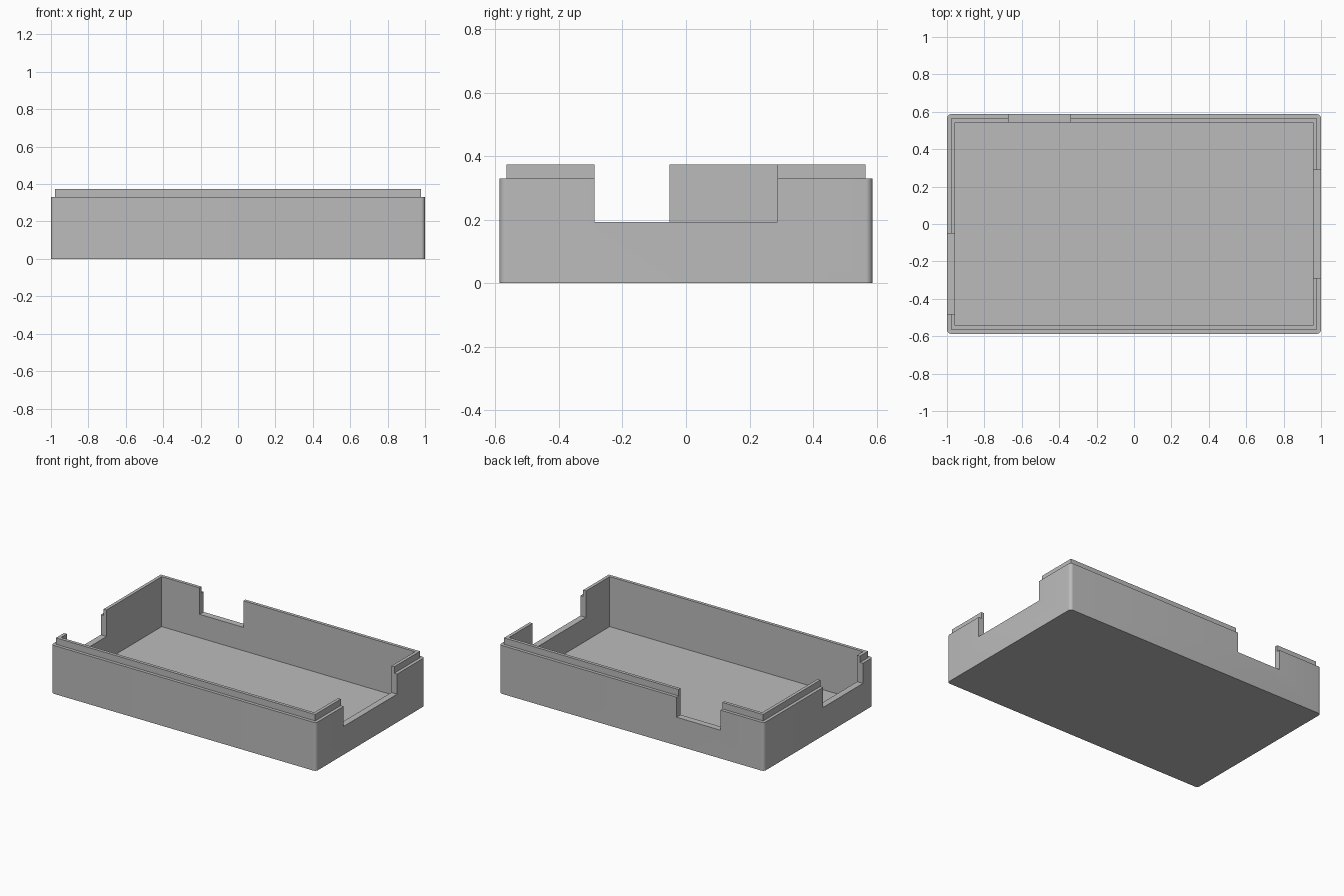
import bpy, bmesh, math

if "Cube" in bpy.data.objects:
    bpy.data.objects.remove(bpy.data.objects["Cube"], do_unlink=True)

# Dimensions
HALF_X, HALF_Y = 1.0, 0.587
RIM_Z, LIP_Z = 0.33, 0.374
WALL, STEP = 0.0435, 0.0217
FLOOR, NOTCH_Z = 0.033, 0.193

grey = bpy.data.materials.new("plain grey")
grey.use_nodes = True
colour = (0.5, 0.5, 0.5, 1)
grey.diffuse_color = colour
shader = next(n for n in grey.node_tree.nodes if n.type == "BSDF_PRINCIPLED")
shader.inputs["Base Color"].default_value = colour


def block(name, x0, x1, y0, y1, z0, z1, radius=0):
    """Box between limits, with optionally rounded upright edges."""
    bm = bmesh.new()
    bmesh.ops.create_cube(bm, size=1)
    for v in bm.verts:
        v.co = (x1 if v.co.x > 0 else x0,
                y1 if v.co.y > 0 else y0,
                z1 if v.co.z > 0 else z0)
    if radius:
        upright = [e for e in bm.edges
                   if abs(e.verts[0].co.z - e.verts[1].co.z) > 0.01]
        bmesh.ops.bevel(bm, geom=upright, offset=radius, segments=8,
                        profile=0.5, affect="EDGES")
    mesh = bpy.data.meshes.new(name)
    bm.to_mesh(mesh)
    bm.free()
    mesh.materials.append(grey)
    obj = bpy.data.objects.new(name, mesh)
    bpy.context.collection.objects.link(obj)
    return obj


def centred(name, inset, z0, z1, radius=0):
    x, y = HALF_X - inset, HALF_Y - inset
    return block(name, -x, x, -y, y, z0, z1, radius)


def combine(target, tool, operation):
    mod = target.modifiers.new(tool.name, "BOOLEAN")
    mod.operation, mod.solver, mod.object = operation, "EXACT", tool
    bpy.context.view_layer.objects.active = target
    bpy.ops.object.modifier_apply(modifier=mod.name)
    bpy.data.objects.remove(tool, do_unlink=True)


# Outer shell with the stepped lip on top
tray = centred("tray", 0, 0, RIM_Z, STEP)
combine(tray, centred("lip", STEP, RIM_Z - 0.1, LIP_Z), "UNION")

# Hollow interior
combine(tray, centred("cavity", WALL, FLOOR, 1), "DIFFERENCE")

# Openings in the left, right and back walls
inner_x, inner_y = HALF_X - 2 * WALL, HALF_Y - 2 * WALL
for name, limits in {
    "left_notch": (inner_x, 1.1, -0.288, 0.288),
    "right_notch": (-1.1, -inner_x, -0.48, -0.052),
    "back_notch": (-0.67, -0.34, inner_y, 0.7),
}.items():
    combine(tray, block(name, *limits, NOTCH_Z, 1), "DIFFERENCE")

# Smooth only the rounded corners
bpy.ops.object.select_all(action="DESELECT")
tray.select_set(True)
bpy.context.view_layer.objects.active = tray
bpy.ops.object.shade_smooth_by_angle(angle=math.radians(30))
